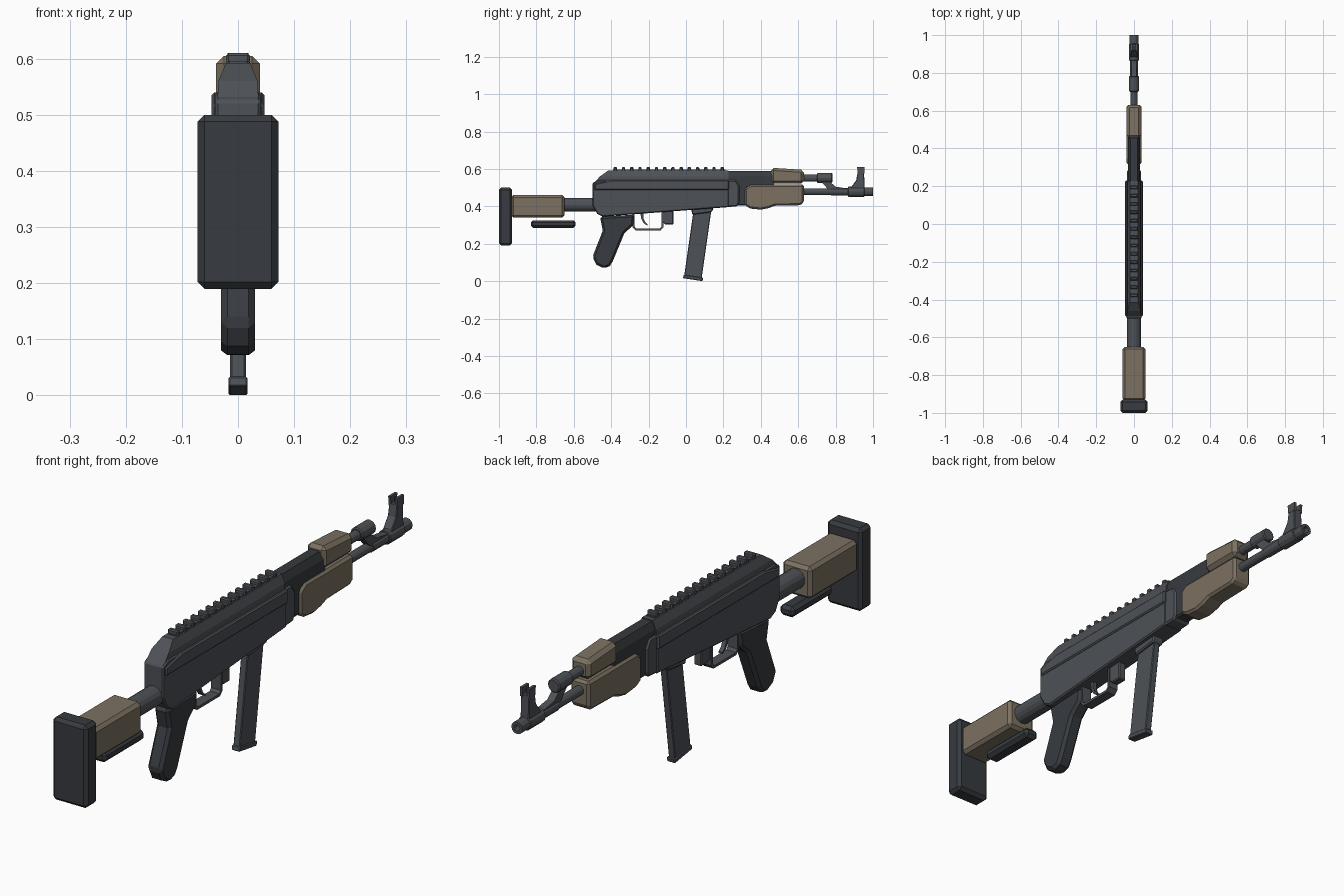
import bpy, bmesh, math
from mathutils import Matrix


def make_mat(name, col):
    m = bpy.data.materials.new(name)
    m.diffuse_color = (*col, 1)
    return m


STEEL = make_mat("steel", (0.075, 0.082, 0.092))
DARK = make_mat("dark_polymer", (0.038, 0.043, 0.05))
TAN = make_mat("tan", (0.2, 0.165, 0.12))


def finish(bm, name, mat, bevel=0.0, segs=1):
    bmesh.ops.recalc_face_normals(bm, faces=bm.faces)
    me = bpy.data.meshes.new(name)
    bm.to_mesh(me)
    bm.free()
    ob = bpy.data.objects.new(name, me)
    bpy.context.collection.objects.link(ob)
    me.materials.append(mat)
    if bevel:
        b = ob.modifiers.new("bevel", 'BEVEL')
        b.width, b.segments = bevel, segs
        b.limit_method, b.angle_limit = 'ANGLE', math.radians(40)
    return ob


def prism(name, pts, hw, mat, bevel=0.0, x=0.0, segs=1):
    """Side profile of (y, z) points extruded across x."""
    bm = bmesh.new()
    f = bm.faces.new([bm.verts.new((x - hw, y, z)) for y, z in pts])
    r = bmesh.ops.extrude_face_region(bm, geom=[f])
    verts = [v for v in r["geom"] if isinstance(v, bmesh.types.BMVert)]
    bmesh.ops.translate(bm, verts=verts, vec=(2 * hw, 0, 0))
    return finish(bm, name, mat, bevel, segs)


def box(name, y0, y1, z0, z1, hw, mat, bevel=0.0, x=0.0):
    return prism(name, [(y0, z0), (y1, z0), (y1, z1), (y0, z1)], hw, mat, bevel, x)


def tube(name, y0, y1, z, r, mat, sides=12, bevel=0.0, bore=0.0):
    """Cylinder along y, optionally with a bore in its +y end."""
    bm = bmesh.new()
    bmesh.ops.create_cone(bm, cap_ends=True, segments=sides, radius1=r, radius2=r, depth=y1 - y0,
                          matrix=Matrix.Translation((0, (y0 + y1) / 2, z)) @ Matrix.Rotation(-math.pi / 2, 4, 'X'))
    if bore:
        end = max(bm.faces, key=lambda f: f.calc_center_median().y)
        bmesh.ops.inset_region(bm, faces=[end], thickness=r - bore)
        r2 = bmesh.ops.extrude_face_region(bm, geom=[end])
        bmesh.ops.translate(bm, vec=(0, -0.035, 0),
                            verts=[v for v in r2["geom"] if isinstance(v, bmesh.types.BMVert)])
        if end.is_valid:
            bmesh.ops.delete(bm, geom=[end], context='FACES_ONLY')
    return finish(bm, name, mat, bevel)


def loft(name, rings, mat, bevel=0.0):
    """Stack of rectangles (z, y0, y1, half width)."""
    bm = bmesh.new()
    rows = [[bm.verts.new(c) for c in ((-w, a, z), (w, a, z), (w, b, z), (-w, b, z))] for z, a, b, w in rings]
    for lo, hi in zip(rows, rows[1:]):
        for i in range(4):
            j = (i + 1) % 4
            bm.faces.new((lo[i], lo[j], hi[j], hi[i]))
    bm.faces.new(rows[0])
    bm.faces.new(rows[-1])
    return finish(bm, name, mat, bevel)


# Stock
box("butt_pad", -1.0, -0.93, 0.19, 0.50, 0.072, DARK, 0.012)
box("stock_body", -0.935, -0.65, 0.34, 0.46, 0.06, TAN, 0.012)
tube("stock_tube", -0.68, -0.47, 0.408, 0.037, STEEL, 16)
box("stock_lower_bar", -0.83, -0.59, 0.285, 0.325, 0.03, DARK, 0.012)

# Receiver, side ridge, top cover
prism("receiver", [(-0.50, 0.405), (-0.475, 0.36), (-0.445, 0.345), (0.23, 0.396), (0.23, 0.54),
                   (-0.47, 0.54), (-0.50, 0.525)], 0.041, STEEL, 0.005)
prism("side_ridge", [(-0.49, 0.488), (0.23, 0.488), (0.23, 0.54), (-0.40, 0.54), (-0.49, 0.52)],
      0.047, STEEL, 0.005)
loft("top_cover", [(0.52, -0.497, 0.228, 0.037), (0.56, -0.46, 0.228, 0.035),
                   (0.592, -0.415, 0.228, 0.022)], STEEL)
prism("front_trunnion", [(0.22, 0.396), (0.275, 0.40), (0.285, 0.42), (0.285, 0.51), (0.265, 0.54),
                         (0.22, 0.54)], 0.038, STEEL, 0.006)
box("barrel_socket", 0.27, 0.33, 0.405, 0.515, 0.031, DARK, 0.006)

# Top rail with teeth
box("rail_base", -0.39, 0.21, 0.585, 0.596, 0.016, STEEL)
for i in range(14):
    y = -0.378 + i * 0.044
    box(f"rail_tooth_{i + 1}", y - 0.009, y + 0.009, 0.588, 0.61, 0.021, STEEL, 0.004)

# Handguards
loft("gas_tube_cover", [(0.505, 0.22, 0.47, 0.031), (0.56, 0.22, 0.47, 0.031),
                        (0.588, 0.22, 0.47, 0.019)], DARK)
prism("upper_handguard", [(0.455, 0.522), (0.63, 0.522), (0.63, 0.595), (0.455, 0.606)], 0.039, TAN, 0.014)
prism("lower_handguard", [(0.315, 0.405), (0.345, 0.388), (0.40, 0.382), (0.44, 0.39), (0.475, 0.403),
                          (0.61, 0.406), (0.63, 0.42), (0.63, 0.516), (0.345, 0.516), (0.315, 0.495)],
      0.039, TAN, 0.009)

# Gas system and barrel
tube("gas_tube", 0.60, 0.71, 0.551, 0.018, STEEL)
tube("gas_block", 0.70, 0.783, 0.552, 0.026, STEEL, 12, 0.004)
prism("gas_link", [(0.715, 0.54), (0.765, 0.535), (0.80, 0.505), (0.865, 0.495), (0.865, 0.48),
                   (0.77, 0.48)], 0.014, STEEL)
tube("barrel", 0.58, 0.97, 0.478, 0.018, STEEL)
tube("barrel_collar", 0.775, 0.87, 0.478, 0.021, STEEL)
tube("sight_base", 0.865, 0.955, 0.478, 0.027, STEEL, 12, 0.003)
tube("muzzle", 0.95, 1.0, 0.478, 0.023, STEEL, 12, 0, 0.012)

# Front sight
prism("sight_post", [(0.878, 0.495), (0.955, 0.495), (0.952, 0.585), (0.918, 0.585), (0.91, 0.54)],
      0.018, STEEL, 0.003)
for s, side in ((-1, "left"), (1, "right")):
    prism(f"sight_ear_{side}", [(0.918, 0.575), (0.953, 0.575), (0.955, 0.61), (0.915, 0.61)],
          0.005, STEEL, 0, s * 0.014)
box("sight_pin", 0.93, 0.94, 0.58, 0.603, 0.004, STEEL)

# Pistol grip
prism("pistol_grip", [(-0.46, 0.345), (-0.275, 0.355), (-0.282, 0.30), (-0.33, 0.255), (-0.392, 0.105),
                      (-0.408, 0.08), (-0.44, 0.068), (-0.48, 0.088), (-0.50, 0.13), (-0.445, 0.27)],
      0.03, DARK, 0.011)

# Trigger guard, trigger and magazine catch
prism("trigger_guard", [(-0.285, 0.37), (-0.285, 0.288), (-0.27, 0.272), (-0.135, 0.272), (-0.12, 0.288),
                        (-0.12, 0.38), (-0.13, 0.38), (-0.13, 0.292), (-0.139, 0.282), (-0.266, 0.282),
                        (-0.275, 0.292), (-0.275, 0.37)], 0.02, STEEL)
prism("trigger", [(-0.245, 0.375), (-0.24, 0.335), (-0.225, 0.308), (-0.205, 0.296), (-0.205, 0.303),
                  (-0.218, 0.315), (-0.228, 0.338), (-0.225, 0.375)], 0.008, STEEL)
prism("magazine_catch", [(-0.125, 0.385), (-0.125, 0.315), (-0.11, 0.303), (-0.068, 0.303), (-0.068, 0.385)],
      0.016, STEEL, 0.004)

# Magazine
prism("magazine_well", [(0.028, 0.40), (0.032, 0.355), (0.138, 0.368), (0.15, 0.40)], 0.024, STEEL, 0.005)
prism("magazine", [(0.042, 0.39), (-0.01, 0.025), (0.083, 0.012), (0.137, 0.39)], 0.014, STEEL, 0.003)
prism("magazine_base", [(-0.016, 0.016), (0.088, 0.0), (0.092, 0.018), (-0.012, 0.034)], 0.017, STEEL, 0.003)
